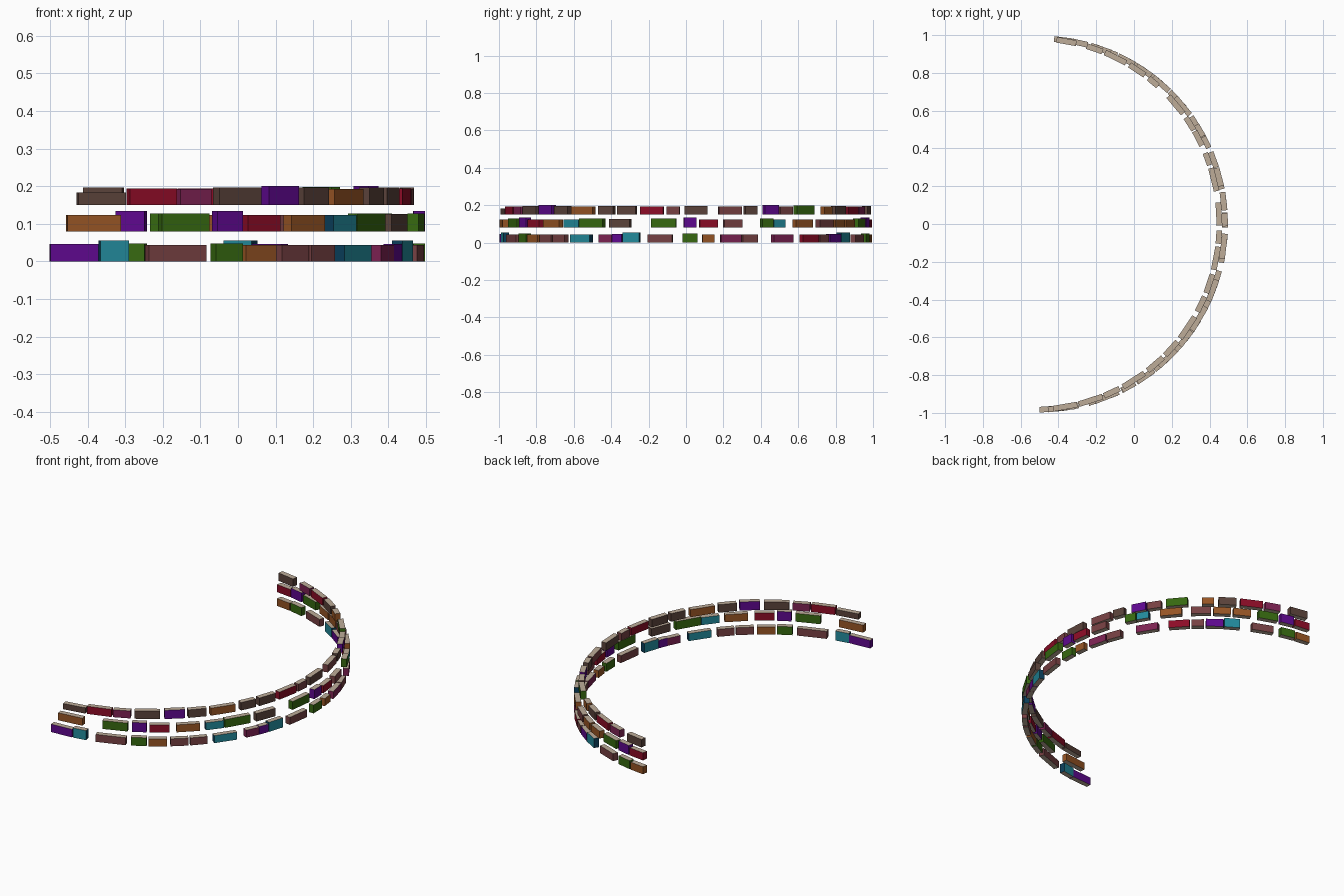
import bpy, bmesh, math

if "Cube" in bpy.data.objects:
    bpy.data.objects.remove(bpy.data.objects["Cube"])

def srgb(r, g, b):
    def lin(c):
        c /= 255
        return c / 12.92 if c <= 0.04045 else ((c + 0.055) / 1.055) ** 2.4
    return (lin(r), lin(g), lin(b), 1)

COLOURS = {
    "tan": srgb(190, 172, 153), "red": srgb(140, 12, 38), "green": srgb(54, 104, 16),
    "orange_brown": srgb(150, 84, 36), "purple": srgb(94, 8, 142), "teal": srgb(34, 138, 155),
    "mauve": srgb(118, 64, 66), "magenta": srgb(124, 34, 82), "grey_brown": srgb(90, 66, 58),
    "navy": srgb(10, 62, 90),
}
mats = {}
for name, col in COLOURS.items():
    m = bpy.data.materials.new(name)
    m.diffuse_color = col
    m.use_nodes = True
    m.node_tree.nodes["Principled BSDF"].inputs["Base Color"].default_value = m.diffuse_color
    mats[name] = m

HEIGHT = {"purple": 0.054, "teal": 0.055, "green": 0.048, "red": 0.044, "grey_brown": 0.046}
R, T = 0.982, 0.03

def block(row, i, a0, a1, colour, cx, z0, h):
    """Straight block on the arc: coloured sides, tan top and bottom, navy ends on teal."""
    mid, half = math.radians((a0 + a1) / 2), math.radians((a1 - a0) / 2)
    r, L = R * (1 + math.cos(half)) / 2, 2 * R * math.sin(half)
    bm = bmesh.new()
    bmesh.ops.create_cube(bm, size=1)
    for v in bm.verts:
        v.co = (v.co.x * T, v.co.y * L, (v.co.z + 0.5) * h)
    for f in bm.faces:
        f.normal_update()
        f.material_index = 1 if abs(f.normal.z) > 0.5 else 2 if abs(f.normal.y) > 0.5 else 0
    me = bpy.data.meshes.new(f"{row}_block_{i}")
    bm.to_mesh(me)
    bm.free()
    for name in (colour, "tan", "navy" if colour == "teal" else colour):
        me.materials.append(mats[name])
    ob = bpy.data.objects.new(me.name, me)
    ob.location = (cx + r * math.cos(mid), r * math.sin(mid), z0)
    ob.rotation_euler = (0, 0, mid)
    bpy.context.collection.objects.link(ob)

# Each row: arc centre x, base height, blocks as (start angle, end angle, colour)
ROWS = {
    "lower": (-0.5, 0.0, [
        (-90, -82.5, "purple"), (-82.3, -77.8, "teal"), (-74.8, -65.3, "mauve"),
        (-63.8, -59, "green"), (-58.5, -52.8, "orange_brown"), (-51.8, -46.3, "mauve"),
        (-45.8, -40.5, "mauve"), (-38.4, -31, "teal"), (-28, -23.5, "magenta"),
        (-23.4, -20.2, "purple"), (-20, -14.6, "teal"), (-12, -4.2, "mauve"),
        (-1.1, 3.6, "green"), (5.1, 8.8, "orange_brown"), (10.8, 17.3, "magenta"),
        (17.7, 22.8, "mauve"), (28, 35.3, "magenta"), (38.8, 45.5, "red"),
        (46, 50, "mauve"), (50.6, 56.2, "purple"), (56.4, 61.5, "teal"),
        (65.3, 72.5, "mauve"), (75, 80, "green"), (80.4, 85.5, "orange_brown")]),
    "middle": (-0.5, 0.08, [
        (-87.4, -79, "orange_brown"), (-72.7, -64.8, "green"), (-63.5, -59, "purple"),
        (-58.2, -52, "red"), (-50, -42.8, "orange_brown"), (-41, -35.2, "teal"),
        (-35, -26.5, "green"), (-24.5, -17.5, "grey_brown"), (-10.8, -3, "green"),
        (-0.7, 3.3, "purple"), (4.2, 9.9, "red"), (11.8, 17.6, "mauve"),
        (24.2, 28, "green"), (28.2, 32.3, "teal"), (36, 43, "orange_brown"),
        (45.8, 52.3, "mauve"), (53, 58.5, "orange_brown"), (59.3, 65, "orange_brown"),
        (67.5, 74, "green"), (75, 79.6, "purple"), (80, 85.5, "red")]),
    "upper": (-0.53, 0.15, [
        (-84, -76.5, "grey_brown"), (-76, -68.3, "red"), (-67.8, -62.5, "magenta"),
        (-61.3, -53.5, "grey_brown"), (-52.2, -46, "purple"), (-45, -39.3, "grey_brown"),
        (-38, -30, "orange_brown"), (-28.2, -23, "grey_brown"), (-21.8, -15.7, "grey_brown"),
        (-14.3, -7, "red"), (-6.1, -2, "mauve"), (-0.5, 6.7, "grey_brown"),
        (10.2, 17.5, "mauve"), (18.5, 22.5, "grey_brown"), (25, 30, "purple"),
        (30.4, 35, "mauve"), (36.5, 43.5, "green"), (48, 51.8, "orange_brown"),
        (53.3, 59, "grey_brown"), (60.2, 67.5, "red"), (68.3, 73.4, "magenta"),
        (76.8, 83, "grey_brown")]),
}
for row, (cx, z0, items) in ROWS.items():
    for i, (a0, a1, colour) in enumerate(items, 1):
        h = HEIGHT.get(colour, 0.043)
        if row == "upper":
            h = 0.033 if i == 1 else min(h, 0.05)
        if row == "lower" and colour == "purple":
            h = 0.046
        if colour == "teal" and (row == "middle" or i == 8):
            h = 0.043
        block(row, i, a0, a1, colour, cx, z0, h)
